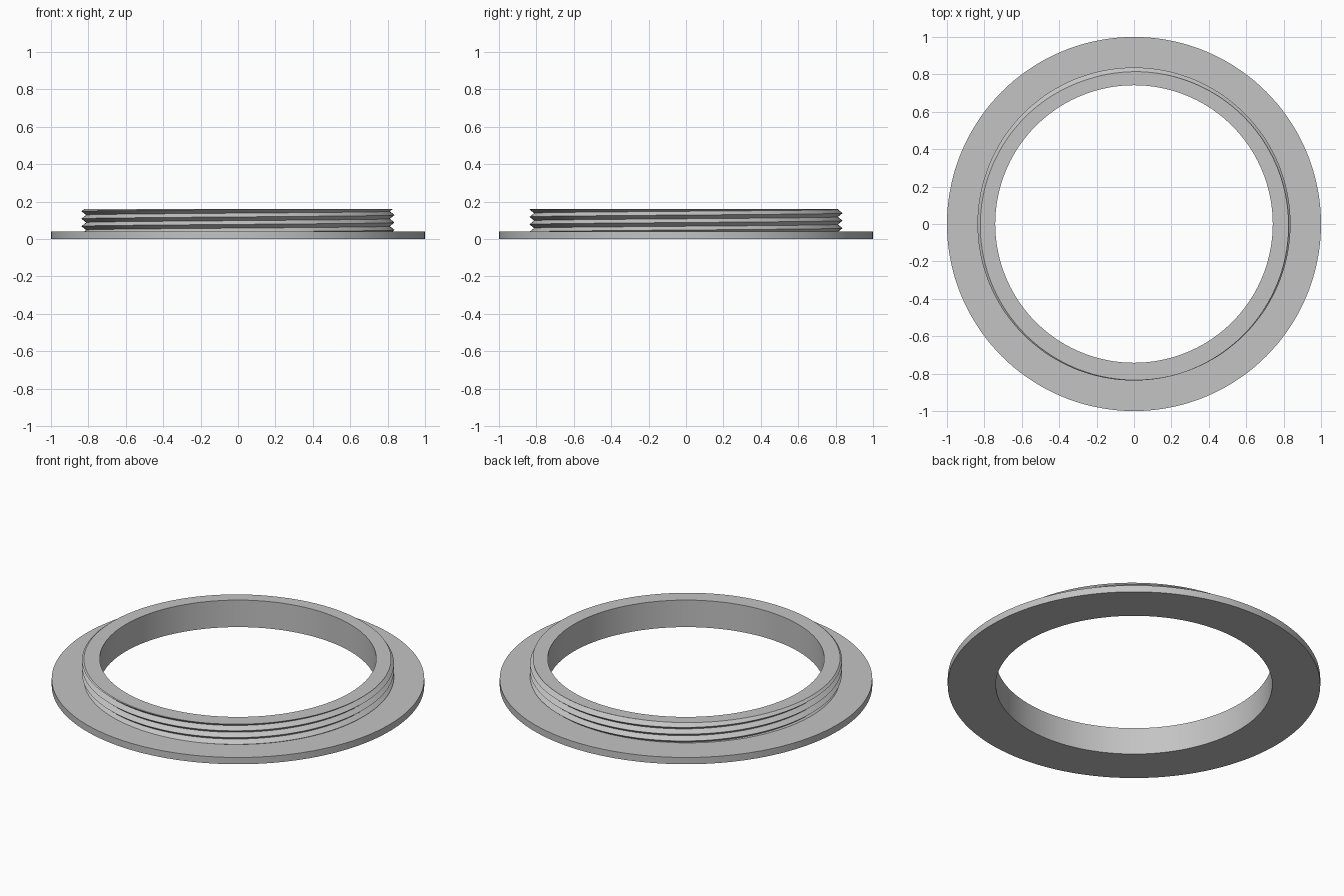
import bpy, bmesh, math

cube = bpy.data.objects.get("Cube")
if cube:
    bpy.data.objects.remove(cube, do_unlink=True)

SEGMENTS = 144
BORE, FLANGE_R = 0.742, 1.0
FLANGE_TOP, COLLAR_TOP = 0.04, 0.16
ROOT, CREST, PITCH = 0.812, 0.837, 0.04
START = 0.148          # crest height on the -x side

grey = bpy.data.materials.new("grey metal")
grey.use_nodes = True
grey.diffuse_color = (0.55, 0.55, 0.55, 1)
grey.node_tree.nodes["Principled BSDF"].inputs["Base Color"].default_value = grey.diffuse_color


def thread_radius(z, crest_z):
    """Triangular thread form around a crest height."""
    offset = abs((z - crest_z + PITCH / 2) % PITCH - PITCH / 2)
    return CREST - (CREST - ROOT) * offset / (PITCH / 2)


def section(turn):
    """Closed radial cross-section at a fraction of one turn."""
    crest_z = START + PITCH * turn
    points = [(BORE, 0), (FLANGE_R, 0), (FLANGE_R, FLANGE_TOP)]
    for k in range(-10, 4):
        z = crest_z + k * PITCH / 2
        z = min(max(z, FLANGE_TOP), COLLAR_TOP)
        points.append((thread_radius(z, crest_z), z))
    points.append((BORE, COLLAR_TOP))
    return points


# Flanged ring with a helical thread, swept round the axis from -x
bm = bmesh.new()
columns = []
for i in range(SEGMENTS + 1):
    turn = i / SEGMENTS
    a = math.pi + math.tau * turn
    columns.append([bm.verts.new((r * math.cos(a), r * math.sin(a), z))
                    for r, z in section(turn)])
for left, right in zip(columns, columns[1:]):
    for j in range(len(left)):
        n = (j + 1) % len(left)
        bm.faces.new((left[j], right[j], right[n], left[n]))

# Close the seam and drop the collapsed thread ends
bmesh.ops.remove_doubles(bm, verts=bm.verts[:], dist=0.00005)
bmesh.ops.dissolve_degenerate(bm, dist=0.00005, edges=bm.edges[:])
bmesh.ops.recalc_face_normals(bm, faces=bm.faces[:])

mesh = bpy.data.meshes.new("threaded_flange_ring")
bm.to_mesh(mesh)
bm.free()
mesh.materials.append(grey)
ring = bpy.data.objects.new("threaded_flange_ring", mesh)
bpy.context.collection.objects.link(ring)

bpy.ops.object.select_all(action="DESELECT")
ring.select_set(True)
bpy.context.view_layer.objects.active = ring
bpy.ops.object.shade_smooth_by_angle(angle=math.radians(30))
